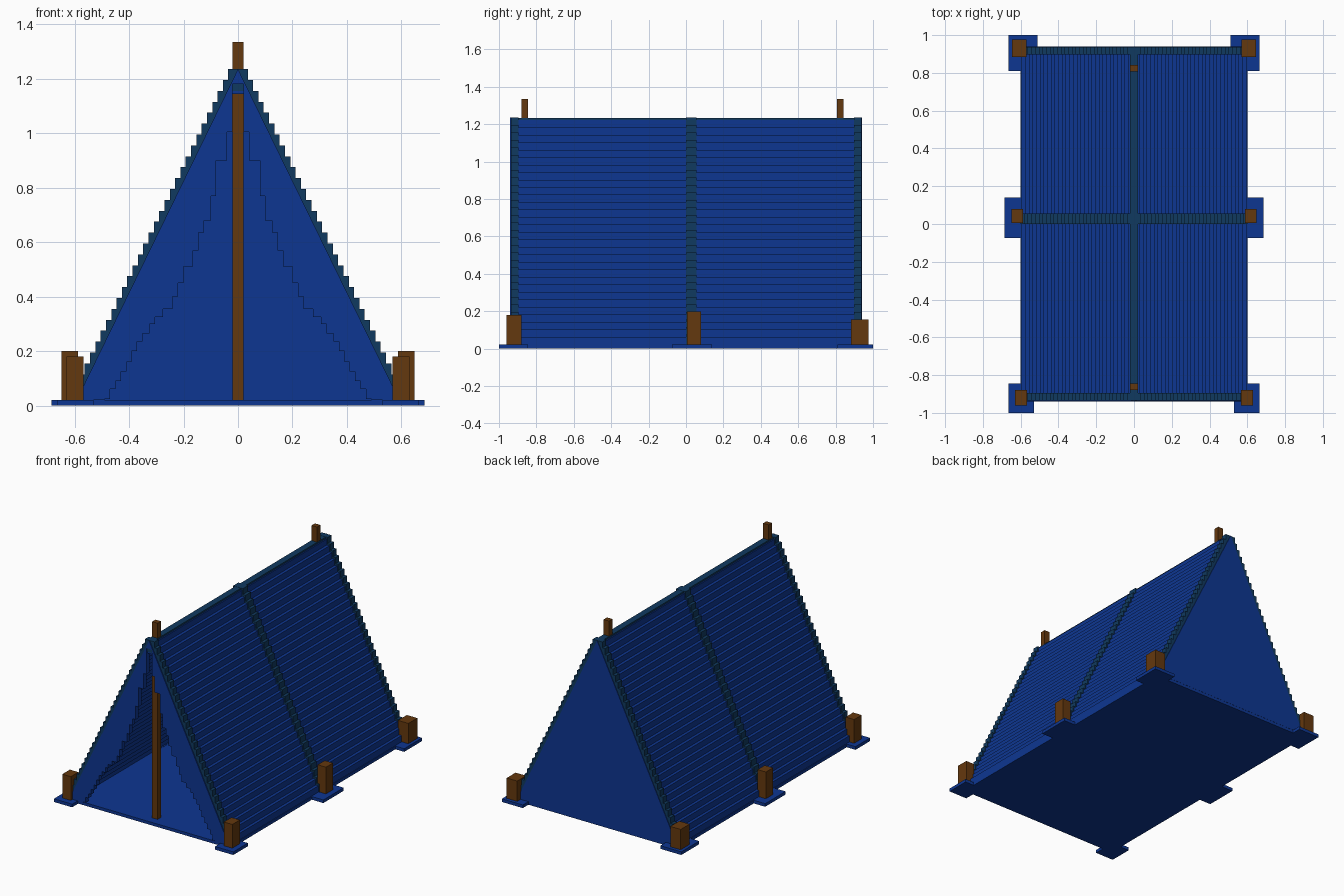
import bpy, bmesh

cube = bpy.data.objects.get("Cube")
if cube:
    bpy.data.objects.remove(cube, do_unlink=True)


def material(name, rgb):
    lin = [((c / 255 + 0.055) / 1.055) ** 2.4 if c > 10 else c / 255 / 12.92 for c in rgb]
    m = bpy.data.materials.new(name)
    m.use_nodes = True
    m.diffuse_color = (*lin, 1)
    bsdf = next(n for n in m.node_tree.nodes if n.type == 'BSDF_PRINCIPLED')
    bsdf.inputs["Base Color"].default_value = (*lin, 1)
    bsdf.inputs["Roughness"].default_value = 0.9
    return m


CANVAS = material("blue canvas", (13, 54, 145))
TRIM = material("dark teal trim", (16, 58, 96))
WOOD = material("brown wood", (100, 56, 14))


def finish(name, bm, mat):
    bmesh.ops.recalc_face_normals(bm, faces=bm.faces[:])
    mesh = bpy.data.meshes.new(name)
    bm.to_mesh(mesh)
    bm.free()
    mesh.materials.append(mat)
    ob = bpy.data.objects.new(name, mesh)
    bpy.context.scene.collection.objects.link(ob)
    return ob


def box(name, x, y, z, mat):
    bm = bmesh.new()
    bmesh.ops.create_cube(bm, size=1)
    for v in bm.verts:
        for i, (lo, hi) in enumerate((x, y, z)):
            v.co[i] = hi if v.co[i] > 0 else lo
    return finish(name, bm, mat)


def extrude_profile(name, pts, y0, y1, mat):
    """Closed x/z outline pushed along y."""
    bm = bmesh.new()
    face = bm.faces.new([bm.verts.new((x, y0, z)) for x, z in pts])
    ext = bmesh.ops.extrude_face_region(bm, geom=[face])["geom"]
    for v in ext:
        if isinstance(v, bmesh.types.BMVert):
            v.co.y = y1
    return finish(name, bm, mat)


# Roof staircase dimensions
STEPS, RUN, RISE, TOP, FLOOR = 30, 0.0195, 0.04, 1.235, 0.02


def stair_side(drop, inset, last):
    """Right-hand stepped slope from the ridge down to the floor."""
    pts = []
    for k in range(last):
        x = 0.036 + RUN * k - inset
        z = TOP - RISE * k - drop
        low = z - RISE if k < last - 1 else FLOOR
        pts += [(x, z), (x, low)]
    return pts


def stepped_roof(name, y0, y1, drop, inset, mat):
    outer = stair_side(drop, inset, STEPS)
    inner = stair_side(drop + 0.08, inset, STEPS - 1)
    if inner[-2][1] <= FLOOR:
        inner = inner[:-2]
        inner[-1] = (inner[-1][0], FLOOR)
    flip = lambda pts: [(-x, z) for x, z in pts]
    outline = flip(outer)[::-1] + outer + inner[::-1] + flip(inner)
    extrude_profile(name, outline, y0, y1, mat)


# Canvas roof with raised trim bands at both ends and the middle
stepped_roof("canvas_roof", -0.93, 0.93, 0.012, 0.006, CANVAS)
for name, y0, y1 in (("front_trim", -0.935, -0.895),
                     ("middle_trim", 0.0, 0.056),
                     ("back_trim", 0.897, 0.937)):
    stepped_roof(name, y0, y1, 0, 0, TRIM)
box("ridge_trim", (-0.022, 0.022), (-0.93, 0.93), (1.2, 1.234), TRIM)

# Solid back wall
slope = (TOP - FLOOR) / 2.05
extrude_profile("back_wall", [(-slope, FLOOR), (0, TOP), (slope, FLOOR)], 0.91, 0.941, CANVAS)

# Front wall with a stepped doorway: half width of the opening and its top height
door = [(0.49, 0.025), (0.47, 0.06), (0.45, 0.09), (0.43, 0.125), (0.41, 0.16),
        (0.39, 0.2), (0.37, 0.235), (0.35, 0.265), (0.325, 0.3), (0.305, 0.325),
        (0.275, 0.355), (0.24, 0.4), (0.22, 0.45), (0.2, 0.51), (0.165, 0.57),
        (0.145, 0.635), (0.125, 0.68), (0.1, 0.77), (0.08, 0.9), (0.04, 1.005),
        (0.02, 1.18)]
edge, z = [], FLOOR
for x, top in door:
    edge += [(x, z), (x, top)]
    z = top
outline = [(-slope, FLOOR), (0, TOP), (slope, FLOOR)] + edge + [(-x, h) for x, h in edge[::-1]]
extrude_profile("front_wall", outline, -0.941, -0.91, CANVAS)

# Ground sheet
box("floor", (-0.6, 0.6), (-0.935, 0.94), (0, FLOOR), CANVAS)

# Poles poking through the ridge
box("front_pole", (-0.02, 0.02), (-0.88, -0.845), (FLOOR, 1.335), WOOD)
box("back_pole", (-0.02, 0.02), (0.807, 0.843), (FLOOR, 1.335), WOOD)

# Stakes on ground tabs, mirrored left and right
stakes = [
    ("front", (0.567, 0.63), (-0.96, -0.88), 0.18, (0.53, 0.665), (-1.0, -0.845)),
    ("middle", (0.587, 0.648), (0.005, 0.08), 0.2, (0.55, 0.685), (-0.075, 0.14)),
    ("back", (0.568, 0.645), (0.883, 0.977), 0.157, (0.51, 0.665), (0.81, 1.0)),
]
for name, sx, sy, height, tx, ty in stakes:
    for side, s in (("left", 1), ("right", -1)):
        box(f"{name}_{side}_stake", sorted(s * v for v in sx), sy, (FLOOR, height), WOOD)
        box(f"{name}_{side}_tab", sorted(s * v for v in tx), ty, (0, FLOOR + 0.001), CANVAS)
